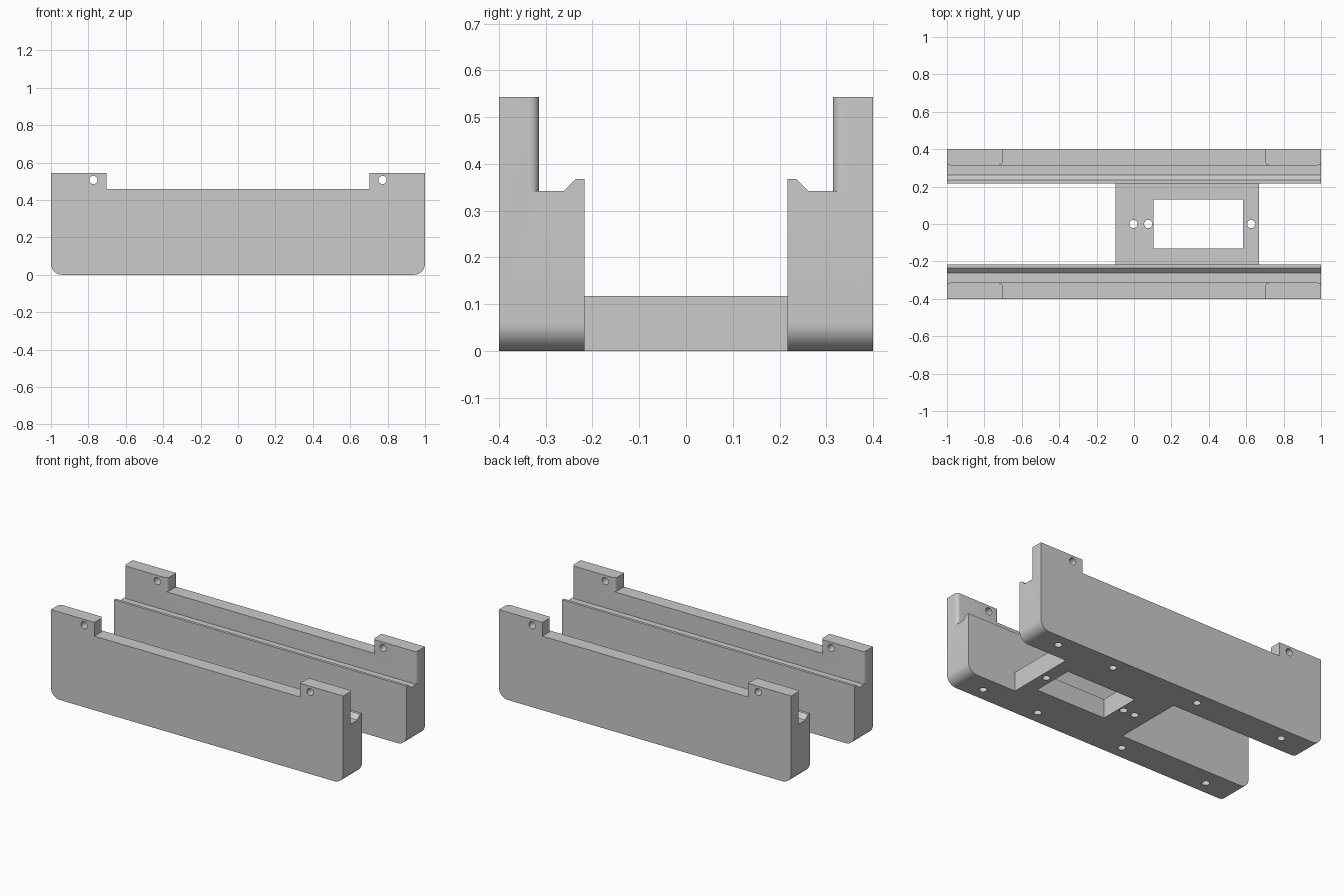
import bpy, bmesh
from math import cos, sin, pi, radians
from mathutils import Vector

if "Cube" in bpy.data.objects:
    bpy.data.objects.remove(bpy.data.objects["Cube"])

grey = bpy.data.materials.new("light grey")
grey.use_nodes = True
COLOUR = (0.6, 0.6, 0.6, 1)
grey.diffuse_color = COLOUR
grey.node_tree.nodes["Principled BSDF"].inputs["Base Color"].default_value = COLOUR

INNER, WALL, OUTER = 0.2175, 0.314, 0.4   # y of inner face, wall face, outer face
STEP, SILL, TOP = 0.342, 0.458, 0.543     # z of ledge, wall between tabs, tabs
TAB, R, HOLE = 0.703, 0.02, 0.022         # tab edge, tab rounding, hole radius


def prism(name, points, direction, bevel=None):
    """Extrude a closed outline along a direction."""
    bm = bmesh.new()
    face = bm.faces.new([bm.verts.new(p) for p in points])
    new = bmesh.ops.extrude_face_region(bm, geom=[face])["geom"]
    bmesh.ops.translate(bm, vec=Vector(direction),
                        verts=[v for v in new if isinstance(v, bmesh.types.BMVert)])
    bmesh.ops.recalc_face_normals(bm, faces=bm.faces)
    if bevel:
        rule, width = bevel
        bmesh.ops.bevel(bm, geom=[e for e in bm.edges if rule(e)], offset=width,
                        offset_type='OFFSET', segments=10, profile=0.5, affect='EDGES')
    mesh = bpy.data.meshes.new(name)
    bm.to_mesh(mesh)
    bm.free()
    mesh.materials.append(grey)
    ob = bpy.data.objects.new(name, mesh)
    bpy.context.collection.objects.link(ob)
    return ob


def box(name, x0, x1, y0, y1, z0, z1):
    return prism(name, [(x0, y0, z0), (x1, y0, z0), (x1, y1, z0), (x0, y1, z0)],
                 (0, 0, z1 - z0))


def drill(centre, direction):
    """Round cutter along y or z."""
    c, pts = Vector(centre), []
    for i in range(24):
        a = 2 * pi * i / 24
        u, v = HOLE * cos(a), HOLE * sin(a)
        pts.append(c + Vector((u, 0, v) if direction[1] else (u, v, 0)))
    return prism("hole_cutter", pts, direction)


def apply(ob, mod):
    bpy.ops.object.select_all(action='DESELECT')
    bpy.context.view_layer.objects.active = ob
    ob.select_set(True)
    bpy.ops.object.modifier_apply(modifier=mod.name)


def cut(ob, cutter):
    cutter.hide_render = True
    mod = ob.modifiers.new("cut", 'BOOLEAN')
    mod.operation, mod.solver, mod.object = 'DIFFERENCE', 'EXACT', cutter
    apply(ob, mod)
    bpy.data.objects.remove(cutter)


def arc(x_edge, side):
    """Quarter round from the wall face to a tab side whose outside lies toward side."""
    cx, cy = x_edge - side * R, WALL + R
    return [(cx + side * R * sin(a), cy - R * cos(a))
            for a in (pi / 2 * i / 6 for i in range(7))]


# Rail: stepped section with a lip, lower end corners rounded
section = [(INNER, 0), (OUTER, 0), (OUTER, TOP), (WALL, TOP), (WALL, STEP),
           (0.262, STEP), (0.235, 0.368), (INNER, 0.368)]


def bottom_end(e):
    a, b = (v.co for v in e.verts)
    return abs(a.z) + abs(b.z) < 1e-5 and abs(a.x - b.x) < 1e-5


rails = prism("side_rails", [(-1, y, z) for y, z in section], (2, 0, 0),
              (bottom_end, 0.06))

# Notch between the tabs, flared so the tabs get rounded inner edges
left, right = arc(-TAB, 1), arc(TAB, -1)
plan = ([(-TAB - R, 0.29)] + left + [(-TAB, 0.43), (TAB, 0.43)]
        + right[::-1] + [(TAB + R, 0.29)])
cut(rails, prism("notch_cutter", [(x, y, SILL) for x, y in plan], (0, 0, 0.2)))

# Rounded wall ends and cross holes through the tabs
for s in (-1, 1):
    plan = arc(s, s) + [(s * 1.03, WALL + R), (s * 1.03, 0.29), (s * (1 - R), 0.29)]
    cut(rails, prism("corner_cutter", [(x, y, STEP) for x, y in plan], (0, 0, 0.3)))
    cut(rails, drill((s * 0.773, 0.29, 0.507), (0, 0.15, 0)))

# Blind mounting holes underneath
for x in (-0.78, -0.18, 0.42, 0.81):
    cut(rails, drill((x, 0.32, -0.05), (0, 0, 0.2)))

mirror = rails.modifiers.new("mirror", 'MIRROR')
mirror.use_axis = (False, True, False)
mirror.use_mirror_merge = False
apply(rails, mirror)

# Bridge plate with a window and screw holes
bridge = box("bridge", -0.1, 0.668, -INNER, INNER, 0, 0.118)
cut(bridge, box("window_cutter", 0.105, 0.582, -0.131, 0.131, -0.1, 0.3))
for x in (-0.003, 0.076, 0.627):
    cut(bridge, drill((x, 0, -0.1), (0, 0, 0.4)))

for ob in (rails, bridge):
    bpy.ops.object.select_all(action='DESELECT')
    bpy.context.view_layer.objects.active = ob
    ob.select_set(True)
    bpy.ops.object.shade_smooth_by_angle(angle=radians(30))
